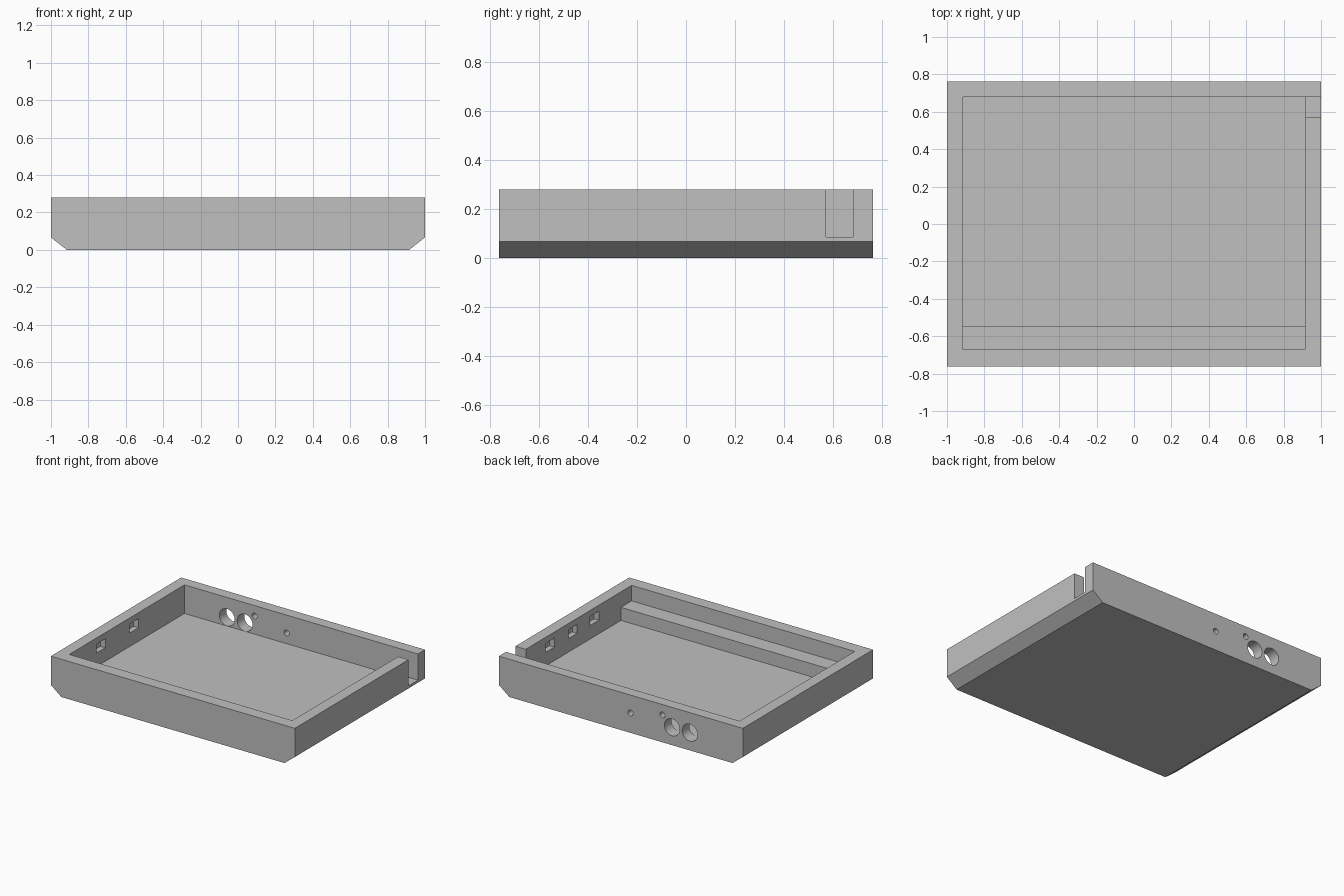
import bpy, bmesh, math
from mathutils import Matrix, Vector

if "Cube" in bpy.data.objects:
    bpy.data.objects.remove(bpy.data.objects["Cube"])

grey = bpy.data.materials.new("plain_grey")
grey.diffuse_color = (0.53, 0.53, 0.53, 1)
grey.use_nodes = True
grey.node_tree.nodes["Principled BSDF"].inputs["Base Color"].default_value = grey.diffuse_color


def extrude(name, points, offset):
    """Make a solid by sweeping a closed 3D outline along an offset."""
    bm = bmesh.new()
    face = bm.faces.new([bm.verts.new(p) for p in points])
    ext = bmesh.ops.extrude_face_region(bm, geom=[face])
    moved = [v for v in ext["geom"] if isinstance(v, bmesh.types.BMVert)]
    bmesh.ops.translate(bm, verts=moved, vec=Vector(offset))
    bmesh.ops.recalc_face_normals(bm, faces=bm.faces)
    return finish(name, bm)


def finish(name, bm):
    mesh = bpy.data.meshes.new(name)
    bm.to_mesh(mesh)
    bm.free()
    mesh.materials.append(grey)
    obj = bpy.data.objects.new(name, mesh)
    bpy.context.collection.objects.link(obj)
    return obj


def box(name, lo, hi):
    x0, y0, z0 = lo
    x1, y1, z1 = hi
    base = [(x0, y0, z0), (x1, y0, z0), (x1, y1, z0), (x0, y1, z0)]
    return extrude(name, base, (0, 0, z1 - z0))


def cylinder_y(name, x, z, radius, y0, y1, sides):
    bm = bmesh.new()
    place = Matrix.Translation((x, (y0 + y1) / 2, z)) @ Matrix.Rotation(math.pi / 2, 4, "X")
    bmesh.ops.create_cone(bm, cap_ends=True, segments=sides, radius1=radius,
                          radius2=radius, depth=y1 - y0, matrix=place)
    return finish(name, bm)


def cut(target, cutter):
    bpy.context.view_layer.objects.active = target
    mod = target.modifiers.new("cut", "BOOLEAN")
    mod.operation = "DIFFERENCE"
    mod.solver = "EXACT"
    mod.object = cutter
    bpy.ops.object.modifier_apply(modifier=mod.name)
    bpy.data.objects.remove(cutter, do_unlink=True)


# Tray body with slanted lower side edges
W, D, H = 1.0, 0.763, 0.28
IN_X, BACK_Y = 0.915, 0.68
outline = [(-0.915, 0), (0.915, 0), (W, 0.067), (W, H), (-W, H), (-W, 0.067)]
tray = extrude("tray", [(x, -D, z) for x, z in outline], (0, 2 * D, 0))

# Cavity, leaving a raised shelf along the front wall
cavity = [(-0.67, 0.165), (-0.545, 0.165), (-0.545, 0.068),
          (BACK_Y, 0.068), (BACK_Y, 0.4), (-0.67, 0.4)]
cut(tray, extrude("cavity_cutter", [(-IN_X, y, z) for y, z in cavity], (2 * IN_X, 0, 0)))

# Open slot at the rear end of the right wall
cut(tray, box("slot_cutter", (0.88, 0.57, 0.086), (1.1, BACK_Y, 0.4)))

# Shallow pockets inside the side walls: three right, two left
for side, y in [(1, 0.287), (1, 0.02), (1, -0.235), (-1, -0.30), (-1, 0.09)]:
    xs = sorted((side * 0.88, side * 0.955))
    cut(tray, box("pocket_cutter", (xs[0], y - 0.052, 0.168), (xs[1], y + 0.052, 0.235)))

# Round holes through the back wall: two large, two small
for x, z, r, sides in [(-0.42, 0.132, 0.063, 48), (-0.566, 0.132, 0.063, 48),
                       (-0.34, 0.203, 0.021, 24), (-0.078, 0.147, 0.021, 24)]:
    cut(tray, cylinder_y("hole_cutter", x, z, r, 0.64, 0.85, sides))

# Smooth hole walls, crisp edges elsewhere
bpy.ops.object.select_all(action="DESELECT")
tray.select_set(True)
bpy.context.view_layer.objects.active = tray
bpy.ops.object.shade_smooth_by_angle(angle=math.radians(30))
